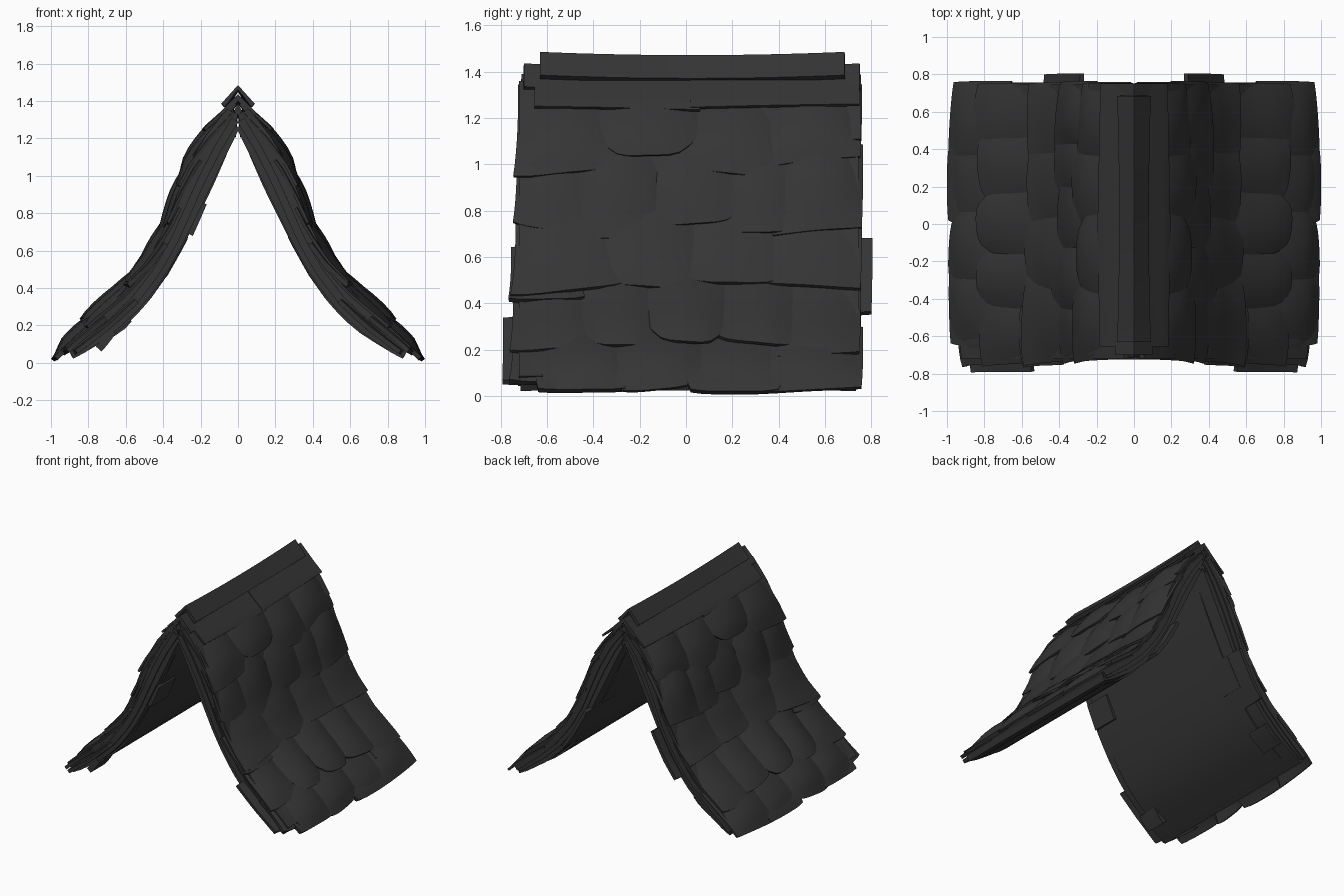
import bpy, bmesh, math, random
from mathutils import Vector

random.seed(11)
cube = bpy.data.objects.get("Cube")
if cube:
    bpy.data.objects.remove(cube, do_unlink=True)

slate = bpy.data.materials.new("dark_slate")
slate.use_nodes = True
COLOR = (0.035, 0.035, 0.035, 1)
slate.diffuse_color = COLOR
slate.node_tree.nodes["Principled BSDF"].inputs["Base Color"].default_value = COLOR

# Slope profiles (x, z) from ridge to eave: underside and outer surface
INNER = [(0, 1.26), (.07, 1.09), (.14, .93), (.21, .79), (.29, .63),
         (.38, .47), (.49, .31), (.62, .18), (.79, .07), (.94, .005)]
OUTER = [(.02, 1.42), (.18, 1.27), (.29, 1.11), (.36, .93), (.42, .75),
         (.52, .57), (.66, .41), (.83, .26), (.94, .13), (1.0, .02)]


def along(points, t):
    f = min(max(t, 0), 1) * (len(points) - 1)
    i = min(int(f), len(points) - 2)
    return Vector(points[i]).lerp(Vector(points[i + 1]), f - i)


def slope_point(t, y, h):
    # the covering droops a little towards the gables near the eave
    h -= .35 * max(0, h) * t * max(0, abs(y) - .35)
    p = along(INNER, t).lerp(along(OUTER, t), h)
    return Vector((p.x, y, p.y))


def patch(bm, t0, t1, y0, y1, h0, h1, dome=0.0, taper=0.0, skew=0.0, n=8):
    """Curved plate on the slope; lower corners pull in (or flare) by taper."""
    mid, half = (y0 + y1) / 2, (y1 - y0) / 2
    rows = []
    for i in range(n + 1):
        u = i / n
        row = []
        for j in range(n + 1):
            v = 2 * j / n - 1
            y = mid + half * v * (1 - taper * u ** 3)
            t = t0 + (t1 - t0) * u + (skew * v - abs(taper) * .1 * v ** 4) * u
            h = h0 + (h1 - h0) * u + dome * (1 - v * v) * math.sin(math.pi * (.15 + .75 * u))
            row.append(bm.verts.new(slope_point(t, y, h)))
        rows.append(row)
    for a, b in zip(rows, rows[1:]):
        for j in range(n):
            bm.faces.new((a[j], b[j], b[j + 1], a[j + 1]))


def finish(name, bm, thickness, offset=-1, mirror=True):
    mesh = bpy.data.meshes.new(name)
    bm.to_mesh(mesh)
    bm.free()
    mesh.materials.append(slate)
    ob = bpy.data.objects.new(name, mesh)
    bpy.context.collection.objects.link(ob)
    bpy.ops.object.select_all(action='DESELECT')
    bpy.context.view_layer.objects.active = ob
    ob.select_set(True)
    solid = ob.modifiers.new("Thickness", 'SOLIDIFY')
    solid.thickness, solid.offset = thickness, offset
    if mirror:
        ob.modifiers.new("Mirror", 'MIRROR').use_mirror_merge = False
    for m in list(ob.modifiers):
        bpy.ops.object.modifier_apply(modifier=m.name)
    bpy.ops.object.shade_smooth_by_angle(angle=math.radians(35))


# Inner deck, seen from underneath, inset from the gables and the eave
bm = bmesh.new()
patch(bm, 0, .9, -.66, .63, 0, 0, n=18)
finish("roof_deck", bm, .04, offset=1)

# Stacked layers that close the gable edges
bm = bmesh.new()
patch(bm, .01, .95, -.715, .735, .13, .2, n=18)
patch(bm, .01, .93, -.725, .745, .33, .36, n=18)
patch(bm, .01, .93, -.715, .755, .53, .52, n=18)
patch(bm, .02, .93, -.72, .745, .72, .64, n=18)
finish("underlayers", bm, .042, offset=0)

# Overlapping pillowy shingle courses: lower end, front y, back y
COURSES = [(.99, -.65, .765), (.81, -.745, .755), (.63, -.735, .76),
           (.46, -.73, .765), (.28, -.725, .76)]
for k, (low, front, back) in enumerate(COURSES):
    bm = bmesh.new()
    count = 4 + k % 2
    step = (back - front) / count
    for c in range(count):
        first, last = c == 0, c == count - 1
        y0 = front + c * step - (0 if first else random.uniform(.04, .1))
        y1 = front + (c + 1) * step + (0 if last else random.uniform(.04, .1))
        r = 0 if k == 0 else random.uniform(-.03, .03)
        taper = -.1 if first and k else (.03 if last else random.uniform(.15, .35))
        patch(bm, max(low - .27, 0), low + r, y0, y1,
              .62, .84 + random.uniform(-.04, .06),
              dome=random.uniform(.16, .3), taper=taper,
              skew=random.uniform(-.02, .02))
    finish(f"shingle_course_{k + 1}", bm, .016)

# Loose shingles that stick out past the gables and the eave
bm = bmesh.new()
patch(bm, .42, .64, .47, .805, .14, .14, taper=.03)
patch(bm, .67, .93, -.79, -.45, .36, .4, dome=.1, taper=-.02, skew=.01)
patch(bm, .76, .95, -.75, -.45, .62, .72, dome=.15, taper=-.1, skew=.01)
patch(bm, .48, .65, -.755, -.45, .6, .86, dome=.15, taper=-.08)
patch(bm, .88, .99, -.65, -.25, .7, .94, dome=.05, taper=.06)
patch(bm, .88, 1.0, .0, .42, .75, .98, dome=.05, taper=.1)
finish("loose_shingles", bm, .025)

# Small repair boards under the slope, one side only
bm = bmesh.new()
patch(bm, .8, .88, -.72, -.56, 0, -.3, n=3)
patch(bm, .28, .4, -.7, -.5, -.06, -.12, n=3)
patch(bm, .42, .56, .5, .68, -.03, -.03, n=3)
patch(bm, .74, .84, .55, .72, -.04, -.06, n=3)
for v in bm.verts:
    v.co.x *= -1
bmesh.ops.reverse_faces(bm, faces=bm.faces[:])
finish("underside_boards", bm, .04, offset=1, mirror=False)

# Wide boards either side of the ridge
bm = bmesh.new()
patch(bm, 0, .125, -.655, .06, .92, .97, skew=.006)
patch(bm, 0, .12, .02, .75, .94, .99, skew=-.006)
patch(bm, 0, .2, -.7, .755, .8, .84)
finish("ridge_boards", bm, .014)


# Folded ridge strips with a slight sag in the middle
def folded_cap(name, width, base, top, y0, y1, thickness):
    bm = bmesh.new()
    n = 10
    prev = None
    for i in range(n + 1):
        f = 2 * i / n - 1
        sag = .014 * (1 - f * f)
        y = y0 + (y1 - y0) * i / n
        row = [bm.verts.new((x * (1 - .12 * (1 - f * f)), y, z - sag))
               for x, z in ((-width, base), (0, top), (width, base))]
        if prev:
            for j in range(2):
                bm.faces.new((prev[j], prev[j + 1], row[j + 1], row[j]))
        prev = row
    finish(name, bm, thickness, mirror=False)


folded_cap("ridge_cap", .09, 1.385, 1.485, -.63, .685, .025)
folded_cap("ridge_underlay", .1, 1.335, 1.435, -.7, .75, .035)
folded_cap("ridge_beam", .07, 1.24, 1.39, -.71, .74, .055)
